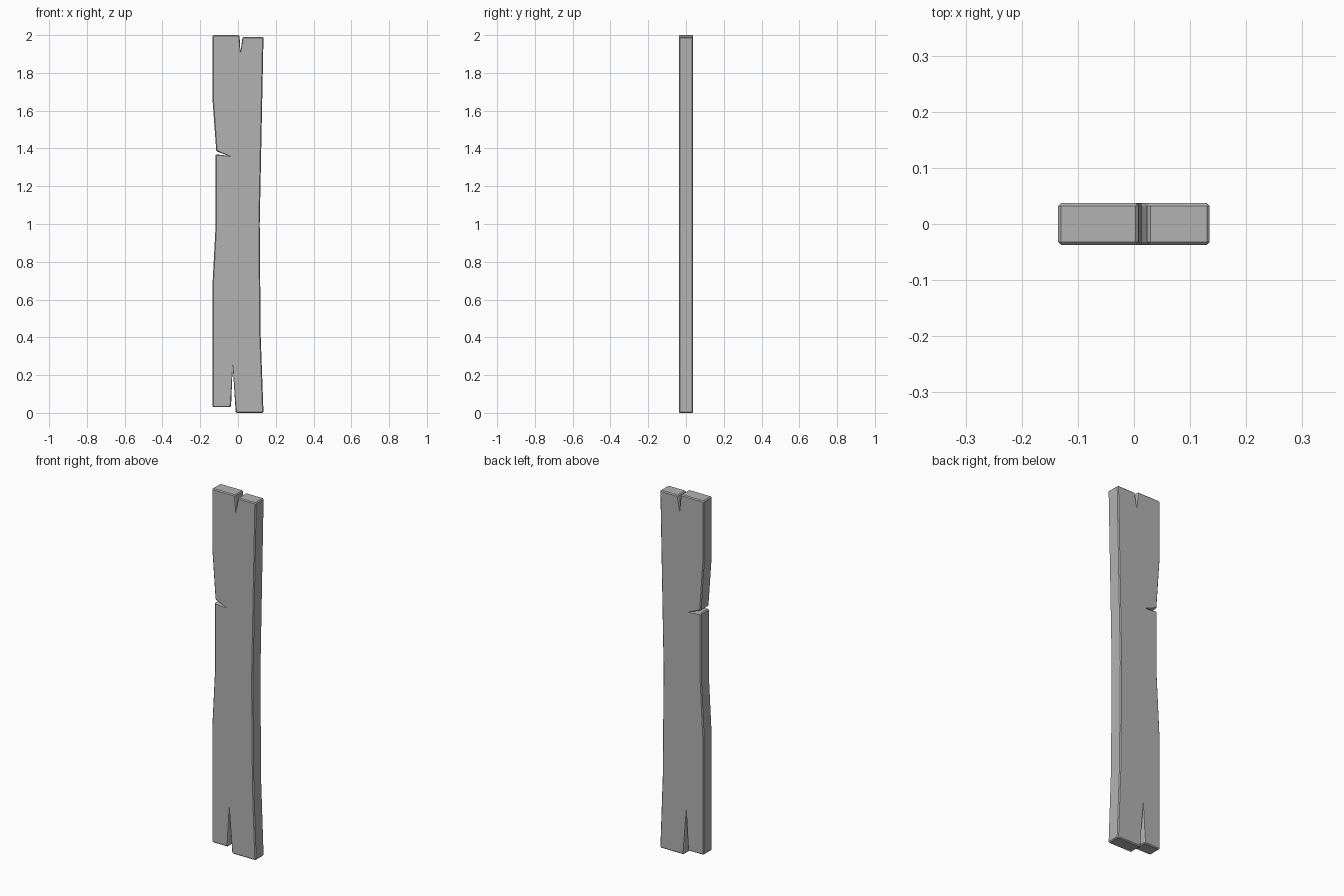
import bpy, bmesh, math
from mathutils import Vector

cube = bpy.data.objects.get("Cube")
if cube:
    bpy.data.objects.remove(cube, do_unlink=True)

HALF_DEPTH, CHAMFER = 0.0375, 0.005

# Plank outline (x, z), counter-clockwise, with three split notches
OUTLINE = [
    (-0.135, 0.03), (-0.037, 0.03), (-0.028, 0.25), (-0.012, 0), (0.135, 0),
    (0.12, 0.41), (0.115, 1), (0.125, 1.5), (0.135, 1.99),
    (0.024, 1.99), (0.013, 1.91), (0.008, 2), (-0.135, 2),
    (-0.135, 1.66), (-0.115, 1.385), (-0.047, 1.36), (-0.118, 1.37),
    (-0.118, 1), (-0.135, 0.68),
]


def neighbours(points):
    """Yield each point with its incoming and outgoing directions."""
    for i, p in enumerate(points):
        yield p, (p - points[i - 1]).normalized(), (points[(i + 1) % len(points)] - p).normalized()


def cut_corners(points, size):
    """Chamfer the sharp outer corners of the outline."""
    result = []
    for p, a, b in neighbours(points):
        if a.x * b.y - a.y * b.x > math.sin(math.radians(45)):
            result += [p - a * size, p + b * size]
        else:
            result.append(p)
    return result


def shrink(points, size):
    """Move the outline inward with limited mitres."""
    result = []
    for p, a, b in neighbours(points):
        na, nb = Vector((-a.y, a.x)), Vector((-b.y, b.x))
        mid = (na + nb).normalized()
        result.append(p + mid * min(size / max(mid.dot(na), 0.1), size * 1.6))
    return result


# Grey wood
mat = bpy.data.materials.new("grey")
mat.use_nodes = True
grey = (0.45, 0.45, 0.45, 1)
mat.diffuse_color = grey
mat.node_tree.nodes["Principled BSDF"].inputs["Base Color"].default_value = grey

# Plank: four rings from front to back, capped at both ends
outer = cut_corners([Vector(p) for p in OUTLINE], CHAMFER)
inner = shrink(outer, CHAMFER)
bm = bmesh.new()
rings = []
for ring, y in ((inner, -HALF_DEPTH), (outer, CHAMFER - HALF_DEPTH),
                (outer, HALF_DEPTH - CHAMFER), (inner, HALF_DEPTH)):
    rings.append([bm.verts.new((p.x, y, p.y)) for p in ring])
for front, back in zip(rings, rings[1:]):
    for i in range(len(front)):
        bm.faces.new((front[i - 1], front[i], back[i], back[i - 1]))
bm.faces.new(rings[0])
bm.faces.new(rings[-1][::-1])
bmesh.ops.recalc_face_normals(bm, faces=bm.faces)

mesh = bpy.data.meshes.new("plank")
bm.to_mesh(mesh)
bm.free()
mesh.materials.append(mat)
plank = bpy.data.objects.new("plank", mesh)
bpy.context.collection.objects.link(plank)
